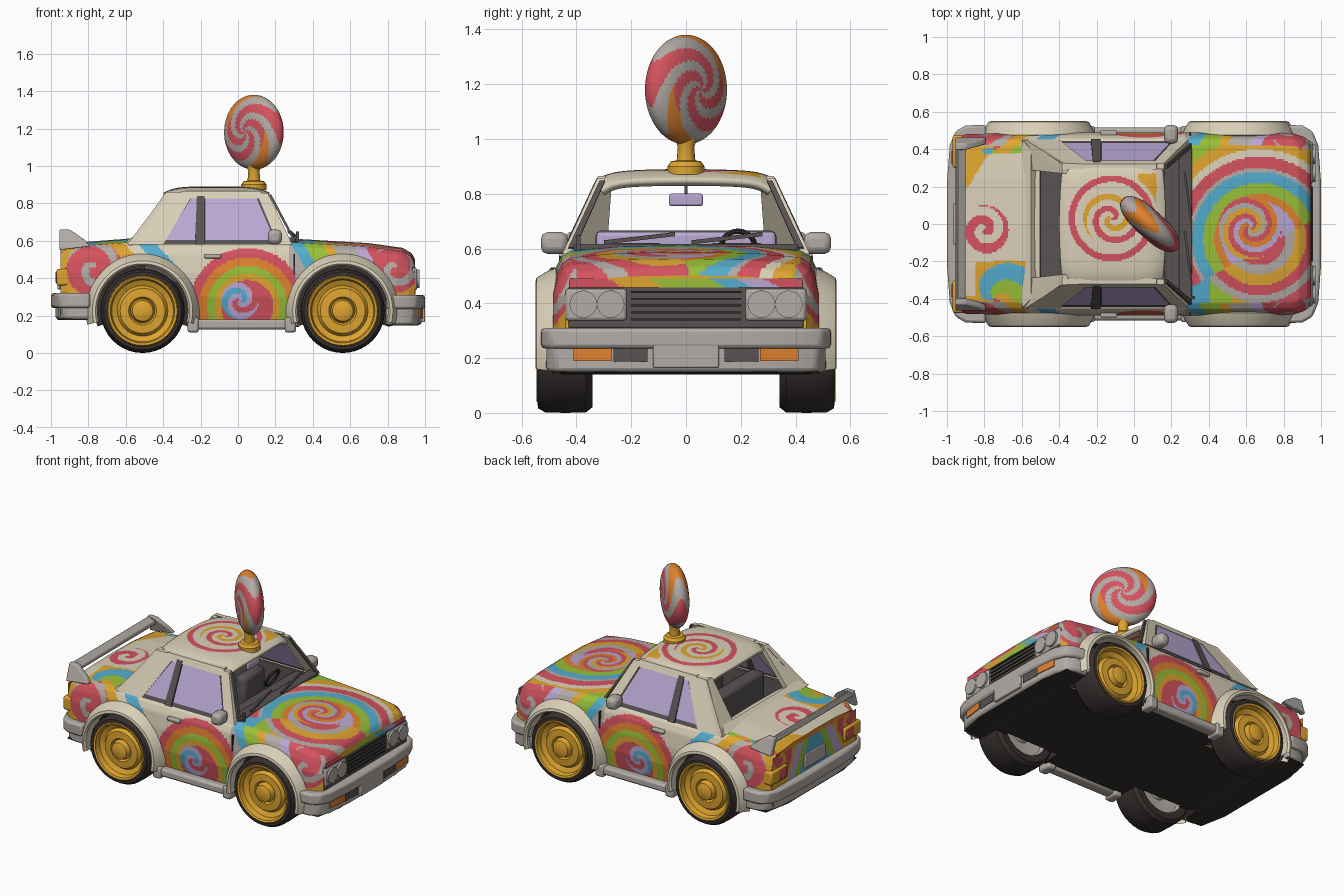
import bpy, bmesh, math
from math import sin, cos, pi, hypot, atan2, radians

if "Cube" in bpy.data.objects:
    bpy.data.objects.remove(bpy.data.objects["Cube"])

# ---------- colours ----------
RGB = dict(cream=(218, 208, 184), grey=(178, 172, 166), red=(212, 82, 94), orange=(224, 130, 46),
           gold=(222, 165, 48), green=(152, 192, 56), blue=(84, 172, 206), lilac=(186, 168, 212),
           black=(54, 48, 46), dark=(88, 83, 82))
MATS, IDX = [], {}
for k, c in RGB.items():
    m = bpy.data.materials.new(k)
    m.diffuse_color = [((v / 255 + .055) / 1.055) ** 2.4 for v in c] + [1]
    m.use_nodes = True
    m.node_tree.nodes["Principled BSDF"].inputs["Base Color"].default_value = m.diffuse_color
    IDX[k] = len(MATS)
    MATS.append(m)


# ---------- helpers ----------
def mesh(name, verts, faces, mat, mirror=False, bevel=0, recalc=True):
    me = bpy.data.meshes.new(name)
    me.from_pydata(verts, [], faces)
    if recalc:
        bm = bmesh.new()
        bm.from_mesh(me)
        bmesh.ops.remove_doubles(bm, verts=bm.verts, dist=1e-5)
        bmesh.ops.recalc_face_normals(bm, faces=bm.faces)
        bm.to_mesh(me)
        bm.free()
    ob = bpy.data.objects.new(name, me)
    bpy.context.collection.objects.link(ob)
    if callable(mat):
        for m in MATS:
            me.materials.append(m)
        for p in me.polygons:
            p.material_index = IDX[mat(p.center, p.normal)]
    else:
        me.materials.append(MATS[IDX[mat]])
    if bevel:
        b = ob.modifiers.new("bevel", 'BEVEL')
        b.width, b.segments = bevel, 2
    if mirror:
        ob.modifiers.new("mirror", 'MIRROR').use_axis = (False, True, False)
    return ob


def prism(name, pts, vec, mat, mirror=False, bevel=0):
    n = len(pts)
    top = [tuple(a + b for a, b in zip(p, vec)) for p in pts]
    faces = [list(range(n)), list(range(n, 2 * n))]
    faces += [(i, (i + 1) % n, n + (i + 1) % n, n + i) for i in range(n)]
    return mesh(name, list(pts) + top, faces, mat, mirror, bevel)


def box(name, x, y, z, mat, mirror=False, bevel=0):
    return prism(name, [(x[0], y[0], z[0]), (x[1], y[0], z[0]), (x[1], y[1], z[0]), (x[0], y[1], z[0])],
                 (0, 0, z[1] - z[0]), mat, mirror, bevel)


def lathe(name, prof, cx, cz, mat, a0=0, a1=360, n=40, closed=False, axis='y'):
    prof = prof + prof[:1] if closed else prof
    V, F, k = [], [], len(prof)
    for i in range(n + 1):
        a = radians(a0 + (a1 - a0) * i / n)
        for r, h in prof:
            V.append((cx + r * cos(a), h, cz + r * sin(a)) if axis == 'y' else (cx + r * cos(a), r * sin(a), h))
    for i in range(n):
        F += [(i * k + j, i * k + j + 1, (i + 1) * k + j + 1, (i + 1) * k + j) for j in range(k - 1)]
    return mesh(name, V, F, mat, mirror=axis == 'y')


def surface(name, f, nu, nv, mat, keep=lambda c: True):
    V = [f(i / nu, j / nv) for i in range(nu + 1) for j in range(nv + 1)]
    F = []
    for i in range(nu):
        for j in range(nv):
            a = i * (nv + 1) + j
            q = (a, a + nv + 1, a + nv + 2, a + 1)
            if keep([sum(V[t][d] for t in q) / 4 for d in range(3)]):
                F.append(q)
    return mesh(name, V, F, mat, recalc=False)


def lerp(t, x):
    for (a, *p), (b, *q) in zip(t, t[1:]):
        if x <= b:
            k = max(0, (x - a) / (b - a))
            return [u + (v - u) * k for u, v in zip(p, q)]
    return t[-1][1:]


def swirl(dx, dy, cols, pitch):
    t = (hypot(dx, dy) / pitch - atan2(dy, dx) / (2 * pi)) % 1
    return cols[int(t * len(cols)) % len(cols)]


def rings(r, table, rest):
    return next((c for lim, c in table if r < lim), rest)


# ---------- painted body shell ----------
WHEELS = (-.51, .56)
WIDTH = [(-.95, .455), (-.9, .48), (-.5, .49), (.5, .49), (.85, .485), (.91, .465), (.945, .44)]
DECK = [(-.95, .545), (-.9, .575), (-.58, .6), (.28, .6), (.7, .575), (.88, .55), (.93, .52), (.945, .49)]
FLOOR = [(-.95, .2), (-.78, .18), (-.7, .14), (.8, .14), (.945, .17)]


def shell(u, v):
    x = -.95 + 1.895 * u
    p = 2 * v - 1
    w, T, B = lerp(WIDTH, x)[0], lerp(DECK, x)[0], lerp(FLOOR, x)[0]
    yf, z = lerp([(0, 0, T + .012), (.2, .5, T + .008), (.33, .86, T - .008), (.37, .93, T - .03),
                  (.42, .97, T - .07), (.47, 1, .43), (.6, 1, .3), (.76, .94, B), (1, 0, B)], abs(p))
    return x, math.copysign(yf * w, p), z


def paint(c, n):
    x, y, z = c
    if n.z < -.5:
        return 'black'
    top = n.z > .85 or (abs(y) < .4 and n.z > .3)
    if top and x > .29:                                       # hood rainbow swirl
        r = hypot(x - .62, y + .02)
        if r < .17:
            return swirl(x - .62, y + .02, ['red', 'gold', 'grey', 'red', 'orange', 'lilac'], .17)
        r = hypot(x - .67, y + .08)
        if y > .55 * (x - .7) - .12:
            return rings(r, [(.2, 'lilac'), (.24, 'orange'), (.3, 'green'), (.36, 'blue'), (.38, 'grey'),
                             (.44, 'red'), (.48, 'cream'), (.54, 'gold')], 'green')
        rest = rings(x, [(.4, 'blue'), (.52, 'green'), (.64, 'gold')], 'red')
        return rings(r, [(.14, 'red'), (.19, 'grey'), (.25, 'gold'), (.3, 'red'), (.34, 'grey')], rest)
    if top and x < -.56:                                      # boot lid
        if hypot(x + .8, y + .03) < .13:
            return swirl(x + .8, y + .03, ['red', 'cream'], .1)
        if abs(y) > .38 or (y < -.2 and x > -.85):
            return swirl(x + .75, abs(y) - .4, ['gold', 'green', 'blue', 'gold', 'red'], .5)
        return 'gold' if x < -.74 and y > .1 + 1.6 * (x + .95) else 'cream'
    if top:
        return 'cream'
    r = hypot(x - .05, z - .25)                               # door rainbow
    if hypot(x - .01, z - .28) < .1:
        return swirl(x - .01, z - .28, ['blue', 'lilac', 'red', 'lilac'], .13)
    if r < .31 and x < .31:
        return rings(r, [(.14, 'red'), (.175, 'gold'), (.215, 'green'), (.26, 'orange')], 'red')
    if x > .27:                                               # front wing
        if hypot(x - .84, z - .45) < .13:
            return swirl(x - .84, z - .45, ['red', 'red', 'grey'], .12)
        return rings(x + .6 * (z - .5), [(.33, 'grey'), (.4, 'blue'), (.5, 'green'), (.55, 'gold'),
                                         (.66, 'grey'), (.72, 'lilac')], 'red' if z > .4 else 'gold')
    if hypot(x + .77, z - .45) < .15:                         # rear wing
        return swirl(x + .77, z - .45, ['red', 'red', 'grey'], .13)
    return rings(x + .9 * (z - .52), [(-.74, 'gold'), (-.68, 'grey'), (-.55, 'gold'), (-.48, 'cream'), (-.38, 'blue')], 'cream')


def keep_shell(c):
    x, y, z = c
    if abs(y) > .33 and any(hypot(x - w, z - .225) < .25 for w in WHEELS):
        return False
    return not (z > .58 and -.5 < x < .25 and abs(y) < .38)


surface("body_shell", shell, 220, 260, paint, keep_shell)
for nm, u, col in (("nose_panel", 1, 'gold'), ("tail_panel", 0, 'orange')):
    loop = [shell(u, i / 40) for i in range(40)]
    mesh(nm, loop, [list(range(40))[::-1 if u else 1]], col, recalc=False)


# painted tail and nose
def tail_paint(c, n):
    if hypot(abs(c.y) - .36, c.z - .5) < .12:
        return swirl(abs(c.y) - .36, c.z - .5, ['red', 'red', 'gold'], .11)
    return rings(abs(c.y) + .5 * (c.z - .4), [(.12, 'blue'), (.18, 'green'), (.25, 'lilac')], 'gold')


def nose_paint(c, n):
    return rings(c.y + 2 * (c.z - .47), [(-.25, 'red'), (-.1, 'gold'), (.12, 'green'), (.22, 'blue'), (.32, 'lilac')], 'red')


surface("tail_paint", lambda u, v: (-.955, .44 - .88 * u, .32 + .21 * v), 90, 26, tail_paint)
surface("nose_paint", lambda u, v: (.948, -.425 + .85 * u, .455 + .035 * v), 90, 5, nose_paint)

# ---------- cabin ----------
tub = [(x, y, z) for z in (.38, .6) for x, y in ((-.5, -.39), (.26, -.39), (.26, .39), (-.5, .39))]
mesh("cabin_tub", tub, [(0, 1, 2, 3)] + [(i, i + 4, (i + 1) % 4 + 4, (i + 1) % 4) for i in range(4)], 'dark', recalc=False)
box("rear_seat", (-.36, -.26), (-.33, .33), (.38, .665), lambda c, n: 'lilac' if n.x > .5 else 'dark', bevel=.02)
box("front_seat", (-.08, .0), (.07, .3), (.38, .62), 'dark', True, .03)
box("dashboard", (.16, .27), (-.38, .38), (.5, .605), 'dark', bevel=.015)
bpy.ops.mesh.primitive_torus_add(location=(.12, .19, .61), rotation=(0, -1.1, 0), major_radius=.06,
                                 minor_radius=.01, major_segments=24, minor_segments=8)
wheel = bpy.context.object
wheel.name = "steering_wheel"
wheel.data.materials.append(MATS[IDX['black']])


def side(name, pts, mat, t=.03, out=0):
    prism(name, [(x, .452 + out - .125 * (z - .58) / .27, z) for x, z in pts], (0, -t, 0), mat, True)


side("front_pillar", [(.1, .855), (.16, .855), (.29, .58), (.215, .58)], 'cream')
side("rear_pillar", [(-.385, .86), (-.235, .86), (-.4, .58), (-.585, .58)], 'cream')
side("window_header", [(-.3, .825), (.13, .825), (.12, .865), (-.3, .865)], 'cream')
side("window_seal", [(-.25, .835), (.115, .835), (.225, .58), (-.415, .58)], 'dark', .012, -.008)
side("rear_side_window", [(-.25, .825), (-.22, .825), (-.23, .605), (-.39, .605)], 'lilac', .03, -.004)
side("door_window", [(-.175, .825), (.1, .825), (.195, .605), (-.175, .605)], 'lilac', .03, -.004)
side("door_post", [(-.22, .84), (-.18, .84), (-.18, .58), (-.23, .58)], 'dark', .03, .003)
prism("rear_window_frame", [(-.38, .325, .86), (-.385, .27, .86), (-.57, .29, .59), (-.585, .452, .59)], (.03, 0, -.01), 'cream', True)
prism("rear_window_sill", [(-.6, -.45, .595), (-.6, .45, .595), (-.55, .4, .63), (-.55, -.4, .63)], (.03, 0, -.03), 'cream')
box("windscreen_cowl", (.24, .31), (-.41, .41), (.59, .617), 'dark', bevel=.008)
prism("windscreen_seal", [(.165, .295, .845), (.165, .315, .845), (.295, .43, .6), (.295, .405, .6)], (.012, 0, .004), 'dark', True)
for s in (-.2, .12):
    prism("wiper", [(.3, s - .1, .615), (.3, s - .1, .63), (.265, s + .16, .66), (.265, s + .16, .645)], (.012, 0, 0), 'dark')
box("inside_mirror", (.1, .12), (-.062, .062), (.755, .8), 'lilac', bevel=.008)
box("inside_mirror_stem", (.105, .115), (-.006, .006), (.79, .85), 'dark')
box("aerial", (.31, .325), (-.4, -.385), (.58, .65), 'dark')


def roof_paint(c, n):
    dx, dy = c.x + .12, c.y - .03
    r = hypot(dx, dy)
    if r < .15:
        return swirl(dx, dy, ['red', 'cream', 'gold', 'cream'], .13)
    if .195 < r < .23:
        return 'red'
    return 'gold' if .02 < c.x < .12 and .03 < c.y < .27 and r > .25 else 'cream'


def roof(u, v):
    p, q = 2 * u - 1, 2 * v - 1
    return (-.115 + .285 * p * (1 - .06 * q * q), .33 * q * (1 - .05 * p ** 4),
            .89 - .035 * abs(p) ** 5 - .012 * q * q - .03 * q ** 8)


ob = surface("roof", roof, 80, 90, roof_paint)
ob.modifiers.new("thickness", 'SOLIDIFY').thickness = .03

# ---------- wheels and arches ----------
for w, tag in zip(WHEELS, ("rear", "front")):
    lathe(tag + "_tyre", [(.16, .345), (.205, .342), (.223, .365), (.225, .44), (.223, .515), (.208, .54), (.19, .542), (.18, .5)], w, .225, 'black')
    lathe(tag + "_rim", [(.192, .535), (.184, .545), (.172, .54), (.165, .505), (.135, .49), (.12, .512), (.075, .515),
                         (.065, .5), (.055, .535), (.03, .545), (0, .545)], w, .225, 'gold')
    lathe(tag + "_wheel_back", [(.165, .35), (.15, .38), (.06, .39), (.05, .36), (0, .36)], w, .225, 'grey')
    lathe(tag + "_wheel_well", [(.255, .49), (.255, .32), (0, .32)], w, .225, 'black', -19, 199)
    lathe(tag + "_arch", [(.242, .44), (.242, .538), (.252, .55), (.268, .546), (.29, .51), (.305, .475), (.26, .44)],
          w, .225, 'cream', -14, 194, closed=True)
    box(tag + "_axle", (w - .03, w + .03), (0, .37), (.195, .255), 'black', True)


# ---------- bumpers ----------
def bumper(name, s, k, z0, z1, x0=.79):
    half = [(x0, .53), (.9, .527), (.955, .495), (.985, .42), (1, .22)]
    pts = [(s * (x - (k if x > x0 else 0)), y - k, z0) for x, y in half]
    pts += [(x, -y, z) for x, y, z in reversed(pts)]
    prism(name, pts, (0, 0, z1 - z0), 'grey', bevel=.014)


bumper("front_bumper", 1, 0, .235, .31)
bumper("front_valance", 1, .018, .15, .25)
bumper("rear_bumper", -1, 0, .24, .32)
bumper("rear_valance", -1, .025, .18, .26)
for nm, s, z in (("front_underside", 1, .147), ("rear_underside", -1, .177)):
    prism(nm, [(s * .8, -.49, z), (s * .93, -.48, z), (s * .965, -.3, z), (s * .965, .3, z), (s * .93, .48, z), (s * .8, .49, z)],
          (0, 0, .006), 'black')
prism("front_indicator", [(.966, .41, .19), (.982, .27, .19), (.982, .27, .235), (.966, .41, .235)], (.006, 0, 0), 'orange', True)
prism("bumper_slot", [(.98, .265, .185), (.986, .14, .185), (.986, .14, .235), (.98, .265, .235)], (.003, 0, 0), 'dark', True)
box("front_plate", (.97, .999), (-.12, .12), (.165, .29), 'grey', bevel=.005)
box("rear_plate", (-.965, -.95), (-.11, .11), (.34, .43), 'grey', bevel=.004)

# ---------- nose and tail fittings ----------
box("grille", (.93, .95), (-.43, .43), (.31, .46), 'dark', bevel=.006)
for i in range(5):
    box("grille_bar", (.94, .958), (-.2, .2), (.338 + .025 * i, .345 + .025 * i), 'black')
box("headlight_panel", (.93, .957), (.215, .44), (.335, .455), 'grey', True, .02)
for y in (.275, .375):
    for m in (1, -1):
        bpy.ops.mesh.primitive_cylinder_add(vertices=20, radius=.05, depth=.03, location=(.955, y * m, .397), rotation=(0, pi / 2, 0))
        bpy.context.object.name = "headlight"
        bpy.context.object.data.materials.append(MATS[IDX['grey']])
box("tail_light", (-.97, -.9), (.3, .475), (.36, .45), 'gold', True, .012)
box("tail_light_lens", (-.976, -.96), (.32, .39), (.375, .435), 'red', True, .004)

# ---------- side fittings ----------
box("side_skirt", (-.26, .3), (.44, .515), (.125, .18), 'grey', True, .015)
for x in (-.24, .28):
    box("skirt_end", (x - .03, x + .03), (.43, .525), (.11, .19), 'grey', True, .012)
box("door_handle", (-.18, -.09), (.47, .5), (.505, .53), 'grey', True, .008)
box("door_gap", (.296, .304), (.47, .493), (.42, .53), 'black', True)
box("mirror_stalk", (.19, .22), (.42, .47), (.59, .615), 'dark', True)
box("door_mirror", (.16, .235), (.43, .53), (.58, .66), 'grey', True, .025)
prism("spoiler_post", [(-.955, .465, .55), (-.79, .465, .57), (-.82, .45, .605), (-.9, .43, .66), (-.955, .43, .66)], (0, -.035, 0), 'grey', True, .006)
prism("spoiler_bar", [(-.955, -.43, .625), (-.9, -.43, .61), (-.9, -.43, .635), (-.945, -.43, .662)], (0, .86, 0), 'grey', bevel=.006)

# ---------- roof lollipop ----------
lathe("lollipop_stick", [(0, .87), (.068, .87), (.068, .9), (.055, .918), (.034, .922), (.03, .97), (.042, 1.01), (0, 1.02)],
      .085, 0, 'gold', n=16, axis='z')


def candy(u, v):
    a, b = 2 * pi * u, pi * v
    s = sin(b) ** .7
    return .2 * s * cos(a), .075 * cos(b), .2 * s * sin(a)


def candy_paint(c, n):
    r = hypot(c.x, c.z)
    t = (atan2(c.z, c.x) / (2 * pi) * 4 + r / .2 * 2.2) % 4
    rim = 'orange' if r > .13 else 'red'
    return ('red', rim, 'red', rim)[int(t)] if t % 1 < .55 else 'grey'


pop = surface("lollipop", candy, 96, 48, candy_paint)
pop.location = (.085, 0, 1.18)
pop.rotation_euler.z = -.74

# ---------- shading ----------
bpy.ops.object.select_all(action='SELECT')
bpy.context.view_layer.objects.active = pop
bpy.ops.object.shade_smooth_by_angle(angle=radians(35))
